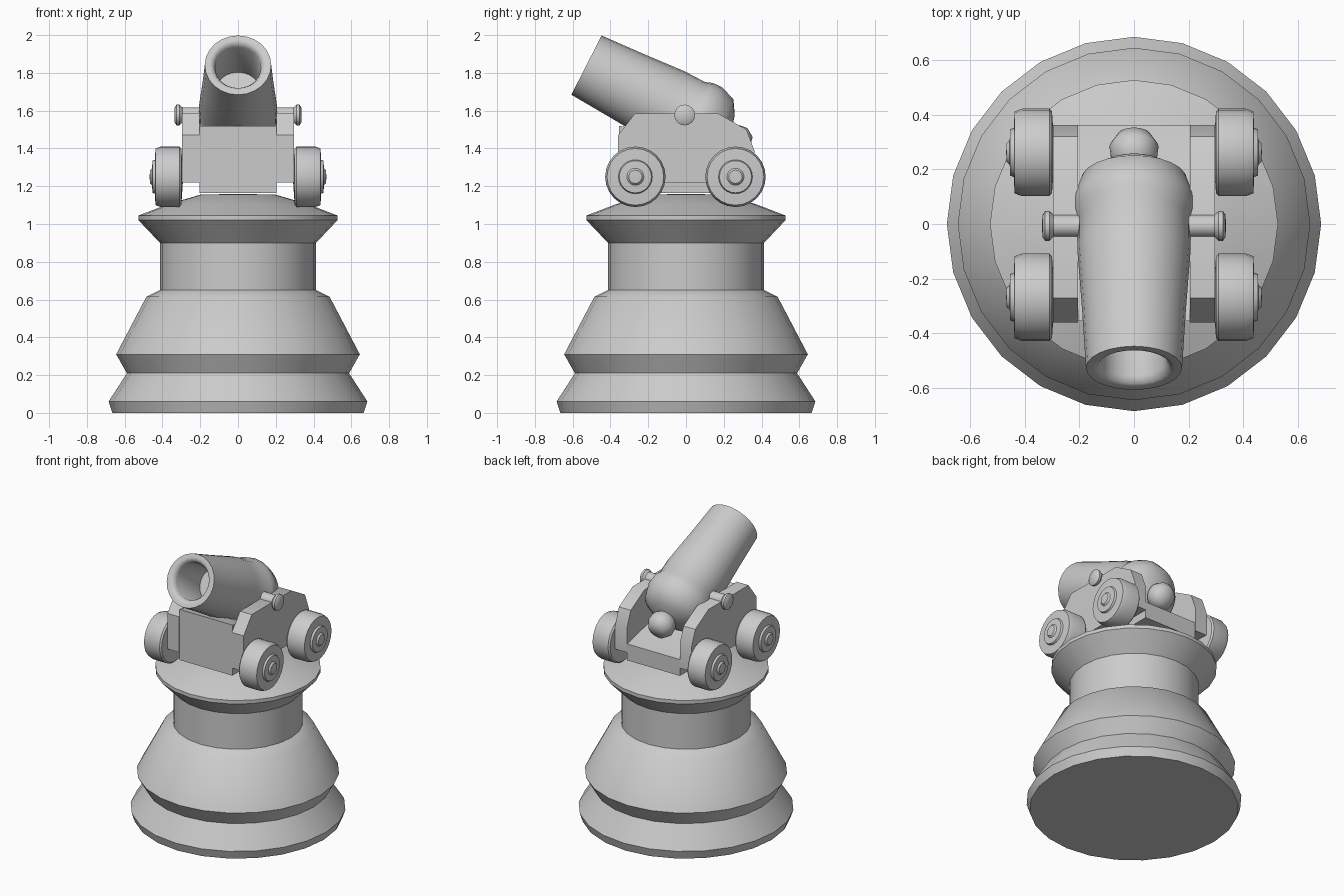
import bpy, bmesh
from math import radians, sin, cos, pi
from mathutils import Matrix

if "Cube" in bpy.data.objects:
    bpy.data.objects.remove(bpy.data.objects["Cube"])


def finish(name, bm, angle):
    bmesh.ops.remove_doubles(bm, verts=bm.verts, dist=0.0001)
    bmesh.ops.recalc_face_normals(bm, faces=bm.faces)
    mesh = bpy.data.meshes.new(name)
    bm.to_mesh(mesh)
    bm.free()
    ob = bpy.data.objects.new(name, mesh)
    bpy.context.collection.objects.link(ob)
    bpy.ops.object.select_all(action='DESELECT')
    ob.select_set(True)
    bpy.context.view_layer.objects.active = ob
    bpy.ops.object.shade_smooth_by_angle(angle=radians(angle))
    return ob


def lathe(name, profile, matrix=Matrix(), segments=24, angle=35):
    """Turn (radius, height) pairs about local z, then place with matrix."""
    bm = bmesh.new()
    rings = []
    for r, h in profile:
        if r == 0:
            rings.append([bm.verts.new((0, 0, h))] * segments)
        else:
            rings.append([bm.verts.new((r * cos(2 * pi * i / segments),
                                        r * sin(2 * pi * i / segments), h))
                          for i in range(segments)])
    for a, b in zip(rings, rings[1:]):
        for i in range(segments):
            j = (i + 1) % segments
            bm.faces.new(list(dict.fromkeys((a[i], a[j], b[j], b[i]))))
    bm.transform(matrix)
    return finish(name, bm, angle)


def slab(name, outline, x0, x1):
    """Extrude a (y, z) outline from x0 to x1."""
    bm = bmesh.new()
    face = bm.faces.new([bm.verts.new((x0, y, z)) for y, z in outline])
    out = bmesh.ops.extrude_face_region(bm, geom=[face])
    verts = [v for v in out['geom'] if isinstance(v, bmesh.types.BMVert)]
    bmesh.ops.translate(bm, vec=(x1 - x0, 0, 0), verts=verts)
    return finish(name, bm, 35)


# Turned pedestal
lathe("pedestal", [(0, 0), (0.665, 0), (0.675, 0.03), (0.685, 0.06), (0.588, 0.21),
                   (0.645, 0.31), (0.485, 0.615), (0.413, 0.65), (0.413, 0.9),
                   (0.527, 1.02), (0.527, 1.045), (0.37, 1.105), (0.2, 1.155), (0, 1.16)],
      angle=40)

# Carriage bed with a sloping top
slab("carriage_bed", [(-0.355, 1.165), (-0.355, 1.52), (-0.25, 1.5), (0.1, 1.34),
                      (0.36, 1.28), (0.36, 1.165)], -0.205, 0.205)

cheek = [(-0.36, 1.22), (-0.36, 1.47), (-0.27, 1.585), (0.17, 1.585),
         (0.32, 1.5), (0.362, 1.39), (0.362, 1.22)]
wheel = [(0, 0.29), (0.15, 0.3), (0.16, 0.31), (0.16, 0.41), (0.15, 0.437), (0.09, 0.44),
         (0.085, 0.453), (0.045, 0.455), (0.035, 0.466), (0, 0.468)]
trunnion = [(0, 0.1), (0.041, 0.1), (0.041, 0.295), (0.055, 0.31), (0.055, 0.325),
            (0.04, 0.335), (0, 0.337)]

# Cheeks, wheels and trunnions on both sides
for side, s in (("right", 1), ("left", -1)):
    turn = Matrix.Rotation(s * pi / 2, 4, 'Y')
    slab(side + "_cheek", cheek, s * 0.205, s * 0.296)
    for end, y in (("front", -0.268), ("back", 0.262)):
        lathe(f"{side}_{end}_wheel", wheel, Matrix.Translation((0, y, 1.25)) @ turn)
    lathe(side + "_trunnion", trunnion, Matrix.Translation((0, -0.007, 1.577)) @ turn, 16)

# Raised barrel: bore, muzzle, breech and knob in one turned profile
lathe("barrel", [(0, 0.32), (0.121, 0.32), (0.121, 0.03), (0.135, 0.004), (0.15, 0),
                 (0.176, 0), (0.19, 0.24), (0.207, 0.48), (0.205, 0.6), (0.22, 0.64),
                 (0.222, 0.69), (0.193, 0.775), (0.12, 0.82), (0.065, 0.835),
                 (0.084, 0.86), (0.09, 0.91), (0.06, 0.957), (0, 0.968)],
      Matrix.Translation((0, -0.527, 1.841)) @ Matrix.Rotation(radians(-117), 4, 'X'), angle=50)
